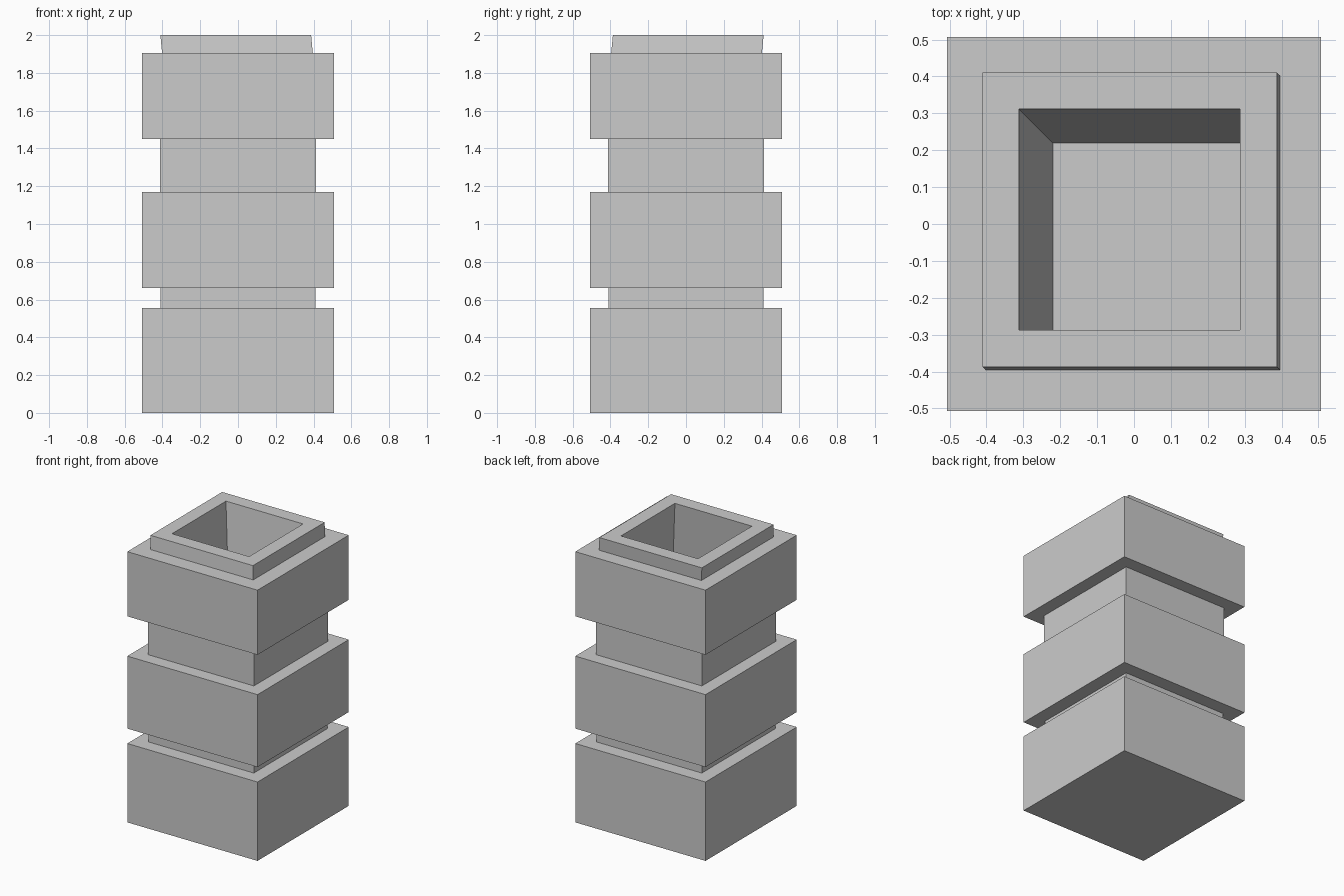
import bpy, bmesh

if "Cube" in bpy.data.objects:
    bpy.data.objects.remove(bpy.data.objects["Cube"])

# Square cross-sections: (half width, height, diagonal lean of the centre)
BODY = [
    (0.507, 0.00, 0), (0.507, 0.555, 0),       # bottom block
    (0.41, 0.555, 0), (0.41, 0.66, 0),         # thin neck
    (0.507, 0.66, 0), (0.507, 1.17, 0),        # middle block
    (0.413, 1.17, 0), (0.413, 1.45, 0),        # tall neck
    (0.507, 1.45, 0), (0.507, 1.905, 0),       # top block
    (0.399, 1.905, -0.003), (0.399, 2.0, -0.012),  # leaning collar
    (0.30, 2.0, -0.012), (0.30, 1.17, 0.08),   # leaning square socket
]


def loft_squares(name, sections):
    bm = bmesh.new()
    rings = [[bm.verts.new((c + sx * h, -c + sy * h, z))
              for sx, sy in ((-1, -1), (1, -1), (1, 1), (-1, 1))]
             for h, z, c in sections]
    for a, b in zip(rings, rings[1:]):
        for i in range(4):
            j = (i + 1) % 4
            bm.faces.new((a[i], a[j], b[j], b[i]))
    bm.faces.new(rings[0][::-1])   # base
    bm.faces.new(rings[-1])        # socket floor
    bmesh.ops.recalc_face_normals(bm, faces=bm.faces[:])
    mesh = bpy.data.meshes.new(name)
    bm.to_mesh(mesh)
    bm.free()
    obj = bpy.data.objects.new(name, mesh)
    bpy.context.collection.objects.link(obj)
    return obj


loft_squares("hollow_block_pillar", BODY)
